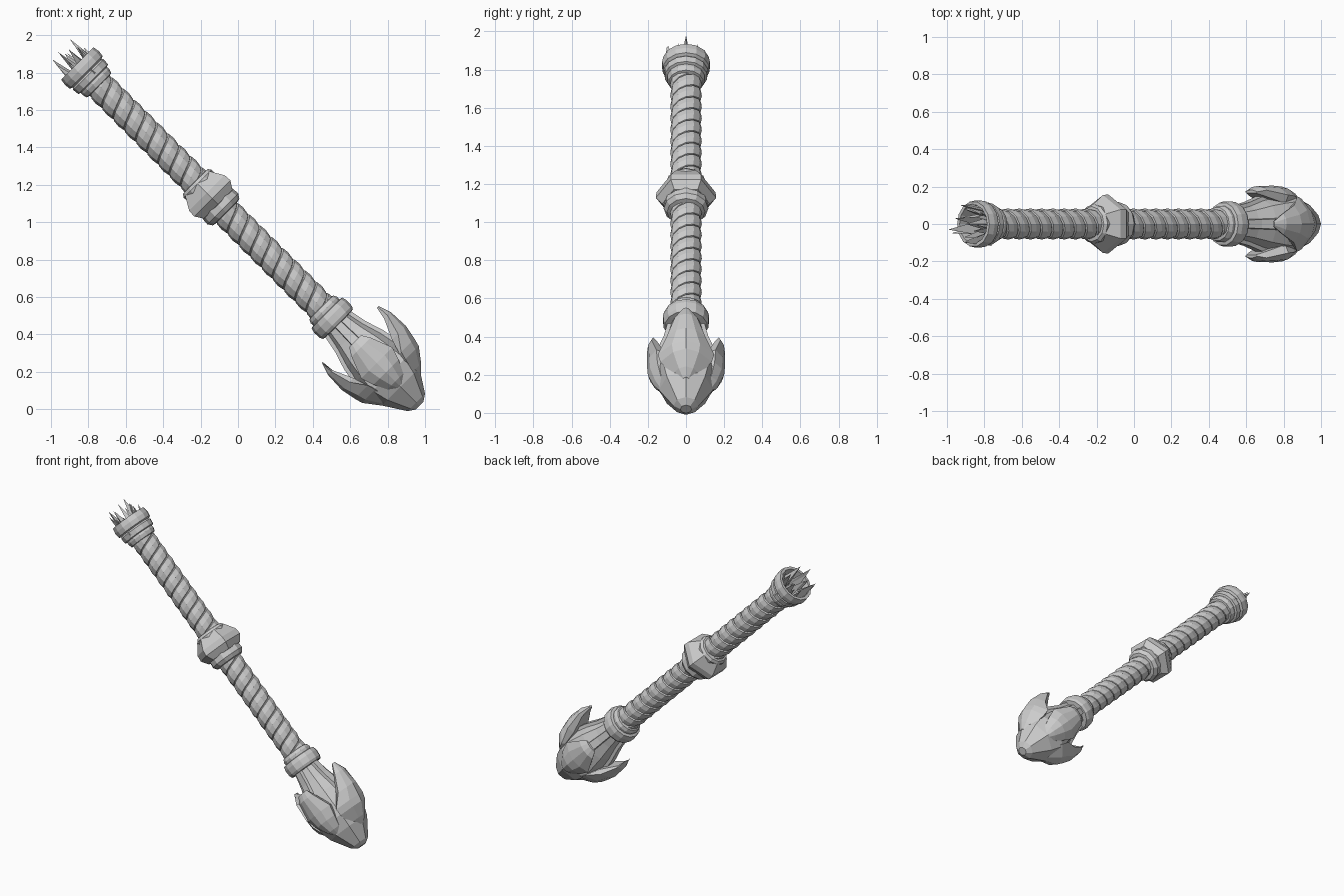
import bpy, bmesh, math, random
from mathutils import Vector, Matrix

if "Cube" in bpy.data.objects:
    bpy.data.objects.remove(bpy.data.objects["Cube"])

random.seed(4)
TAU = math.tau


def make(name, verts, faces):
    """Mesh in staff space (local z runs up the shaft), tilted 45 degrees into place."""
    me = bpy.data.meshes.new(name)
    me.from_pydata(verts, [], faces)
    bm = bmesh.new()
    bm.from_mesh(me)
    bmesh.ops.recalc_face_normals(bm, faces=bm.faces)
    bm.to_mesh(me)
    bm.free()
    ob = bpy.data.objects.new(name, me)
    bpy.context.collection.objects.link(ob)
    ob.location = (0, 0, 0.99)
    ob.rotation_euler = (0, -math.pi / 4, 0)
    return ob


def loft(name, rings):
    """Skin a list of equal-length rings and cap both ends."""
    n = len(rings[0])
    verts = [v for ring in rings for v in ring]
    faces = [(i * n + k, i * n + (k + 1) % n, (i + 1) * n + (k + 1) % n, (i + 1) * n + k)
             for i in range(len(rings) - 1) for k in range(n)]
    faces += [tuple(range(n)), tuple(range(len(verts) - n, len(verts)))]
    return make(name, verts, faces)


def lathe(name, profile, sides, turn=0.0):
    """Profile is a list of (radius, height)."""
    return loft(name, [[(r * math.cos(TAU * k / sides + turn), r * math.sin(TAU * k / sides + turn), s)
                        for k in range(sides)] for r, s in profile])


def wrap(name, lo, hi, start, band=0.085, steps=12):
    """One strap of a two-start spiral binding, clamped between lo and hi."""
    section = [(0, .066), (.06, .076), (.5, .083), (.93, .079), (1.0, .066)]
    n = len(section)
    turns = int((hi - lo) / (2 * band)) + 3
    verts, faces = [], []
    for i in range(turns * steps + 1):
        a = TAU * i / steps + start * 0.0
        base = lo - 2 * band + start * band + 2 * band * i / steps
        for u, r in section:
            s = min(max(base + u * band, lo), hi)
            verts.append((r * math.cos(a), r * math.sin(a), s))
        if i:
            for k in range(n - 1):
                p, q = (i - 1) * n + k, i * n + k
                faces.append((p, q, q + 1, p + 1))
    return make(name, verts, faces)


# Shaft with spiral binding above and below the knot
lathe("shaft_core", [(.07, -.72), (.07, 1.12)], 12)
for part, lo, hi in (("upper", .27, 1.10), ("lower", -.68, .14)):
    for start in (0, 1):
        wrap(f"{part}_binding_{start + 1}", lo, hi, start)

# Hollow top collar
lathe("top_collar", [(.07, 1.045), (.092, 1.05), (.10, 1.075), (.098, 1.09), (.112, 1.095),
                     (.116, 1.13), (.108, 1.14), (.124, 1.148), (.128, 1.18), (.122, 1.215),
                     (.104, 1.215), (.092, 1.12)], 14)

# Broken splinters rising out of the collar
tips = [(.064, 0, 1.336, .045), (-.08, -.03, 1.325, .05), (-.01, .10, 1.30, .05),
        (.02, -.10, 1.30, .05), (-.03, .03, 1.33, .04), (.085, .06, 1.25, .04)]
for k in range(9):
    a = TAU * k / 9 + random.uniform(-.2, .2)
    r = random.uniform(.07, .105)
    tips.append((r * math.cos(a), r * math.sin(a), random.uniform(1.23, 1.31), .032))
for k, (x, y, s, w) in enumerate(tips):
    a0 = random.uniform(0, TAU)
    foot = [(x * .7 + w * math.cos(a0 + TAU * j / 3), y * .7 + w * math.sin(a0 + TAU * j / 3), 1.11)
            for j in range(3)]
    make(f"splinter_{k + 1}", foot + [(x, y, s)], [(0, 1, 2), (0, 1, 3), (1, 2, 3), (2, 0, 3)])

# Six-sided knot with a ring on either side
lathe("knot", [(.085, .315), (.108, .305), (.155, .235), (.158, .195), (.125, .15), (.09, .145)], 6, math.pi / 6)
lathe("knot_lower_ring", [(.08, .165), (.114, .155), (.117, .115), (.10, .09), (.075, .085)], 12)
lathe("knot_upper_ring", [(.08, .27), (.104, .275), (.106, .305), (.094, .322), (.07, .325)], 12)

# Lower collar
lathe("lower_collar", [(.07, -.625), (.09, -.63), (.10, -.65), (.098, -.668), (.116, -.672),
                       (.123, -.70), (.121, -.74), (.112, -.757), (.08, -.76)], 14)

# Faceted head core, flaring from the neck and closing to a blunt point
lathe("head_core", [(.08, -.72), (.088, -.77), (.106, -.85), (.138, -.95), (.158, -1.04),
                    (.172, -1.14), (.142, -1.23), (.066, -1.348), (.03, -1.372)], 8)


def turned(points, k):
    m = Matrix.Rotation(k * math.pi / 2, 3, 'Z')
    return [tuple(m @ Vector(p)) for p in points]


def claw(name, k, stations):
    """Station: height, ridge radius, inner radius, half width, side drop."""
    rings = []
    for s, out, inn, w, drop in stations:
        rings.append(turned([(out, 0, s), (out - drop * .25, w * .5, s), (out - drop, w, s),
                             (inn, w * .8, s), (inn, -w * .8, s),
                             (out - drop, -w, s), (out - drop * .25, -w * .5, s)], k))
    return loft(name, rings)


# Long claws in the tilt plane, short claws front and back
long_claw = [(-.842, .222, .208, .014, .006), (-.91, .245, .195, .058, .025),
             (-1.02, .250, .145, .10, .06), (-1.10, .234, .12, .148, .10),
             (-1.145, .222, .10, .135, .10), (-1.22, .165, .08, .075, .06),
             (-1.26, .125, .07, .03, .03)]
short_claw = [(-.885, .182, .165, .045, .01), (-.93, .203, .15, .072, .022),
              (-1.05, .205, .11, .118, .05), (-1.12, .200, .10, .095, .05),
              (-1.19, .172, .09, .06, .04), (-1.23, .138, .08, .025, .02)]
for k, side in enumerate(("right", "back", "left", "front")):
    claw(f"{side}_claw", k, short_claw if k % 2 else
         [(s, r - (.015 if k else 0), i, w, d) for s, r, i, w, d in long_claw])

    # Raised rib down the neck to each claw
    rings = []
    for s, r, w in ((-.74, .094, .026), (-.85, .116, .03), (-.95, .148, .034), (-1.05, .166, .04)):
        rings.append(turned([(r, w * .8, s), (r - .04, w, s), (r - .04, -w, s), (r, -w * .8, s)], k))
    loft(f"{side}_neck_rib", rings)
